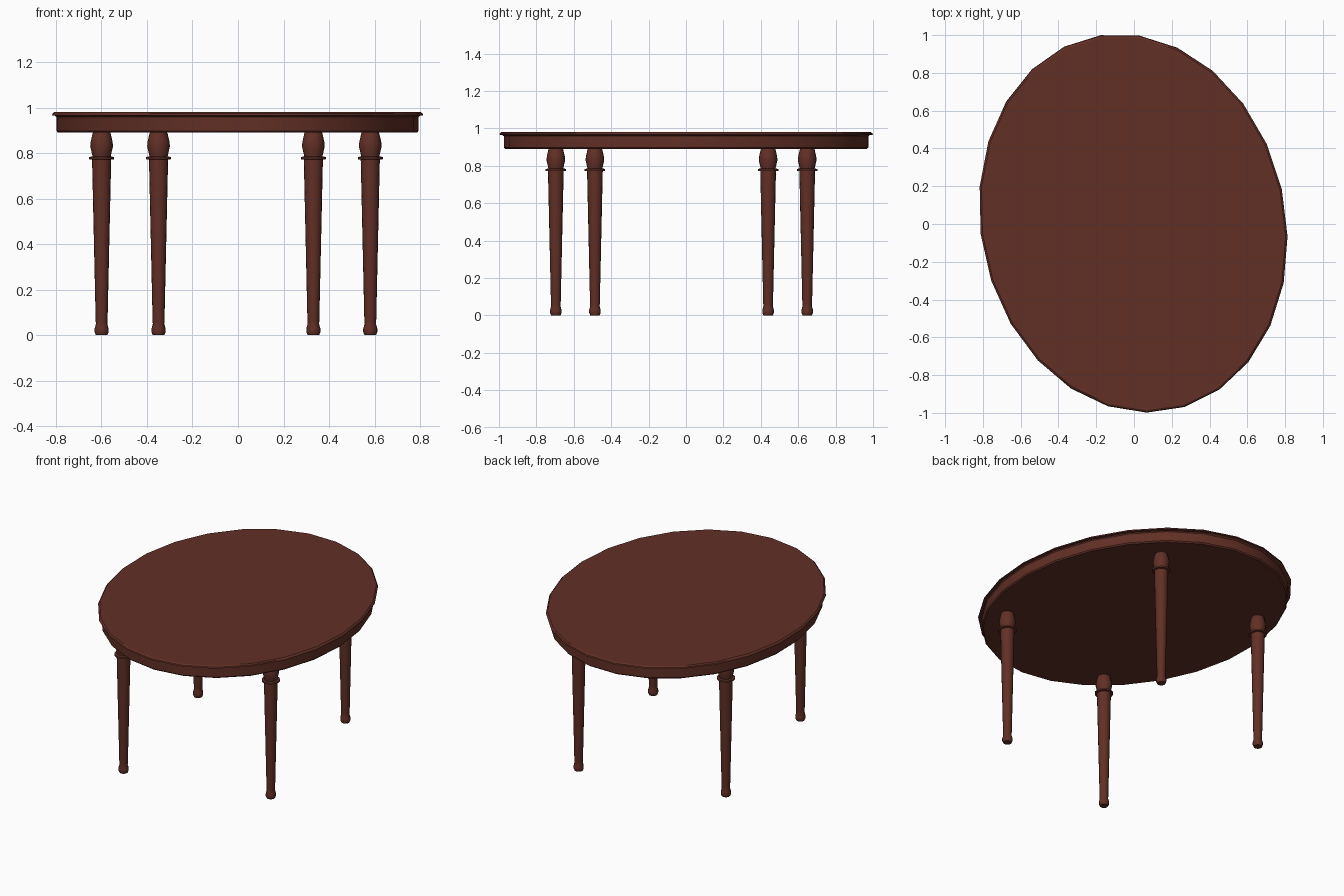
import bpy, bmesh, math

if "Cube" in bpy.data.objects:
    bpy.data.objects.remove(bpy.data.objects["Cube"])

wood = bpy.data.materials.new("dark red wood")
wood.diffuse_color = (0.12, 0.029, 0.019, 1)
wood.use_nodes = True
wood.node_tree.nodes["Principled BSDF"].inputs["Base Color"].default_value = wood.diffuse_color


def lathe(name, profile, sides, place, angle=30):
    """Stack rings of (radius, z); place(r, t) maps ring points to x, y."""
    bm = bmesh.new()
    rings = []
    for r, z in profile:
        pts = [place(r, 2 * math.pi * k / sides) for k in range(sides)]
        rings.append([bm.verts.new((x, y, z)) for x, y in pts])
    for lo, hi in zip(rings, rings[1:]):
        for k in range(sides):
            j = (k + 1) % sides
            bm.faces.new((lo[k], lo[j], hi[j], hi[k]))
    bm.faces.new(rings[0][::-1])
    bm.faces.new(rings[-1])
    mesh = bpy.data.meshes.new(name)
    bm.to_mesh(mesh)
    bm.free()
    mesh.materials.append(wood)
    obj = bpy.data.objects.new(name, mesh)
    bpy.context.collection.objects.link(obj)
    bpy.ops.object.select_all(action='DESELECT')
    obj.select_set(True)
    bpy.context.view_layer.objects.active = obj
    bpy.ops.object.shade_smooth_by_angle(angle=math.radians(angle))
    return obj


# Oval top with apron and lip: a 25-sided circle, stretched and slightly turned
def oval(r, t):
    c, s = r * math.cos(t), r * math.sin(t)
    return 0.817 * c - 0.02 * s - 0.004, -0.07 * c + 1.0 * s + 0.004


lathe("table_top", [(0.968, 0.89), (0.976, 0.898), (0.976, 0.958),
                    (0.983, 0.964), (1.0, 0.966), (0.997, 0.974),
                    (0.988, 0.98)], 25, oval)

# Turned legs: foot, tapered shaft, ring collar and vase-shaped head
leg_profile = [(0.025, 0), (0.031, 0.014), (0.031, 0.028), (0.025, 0.05),
               (0.026, 0.06), (0.042, 0.772), (0.055, 0.773),
               (0.055, 0.783), (0.040, 0.785), (0.042, 0.795),
               (0.050, 0.83), (0.048, 0.85), (0.040, 0.885), (0.037, 0.892)]
legs = {"back_right_leg": (0.331, 0.648), "back_left_leg": (-0.599, 0.439),
        "front_left_leg": (-0.349, -0.696), "front_right_leg": (0.581, -0.487)}
for name, (x, y) in legs.items():
    leg = lathe(name, leg_profile, 16,
                lambda r, t: (r * math.cos(t), r * math.sin(t)))
    leg.location = (x, y, 0)
